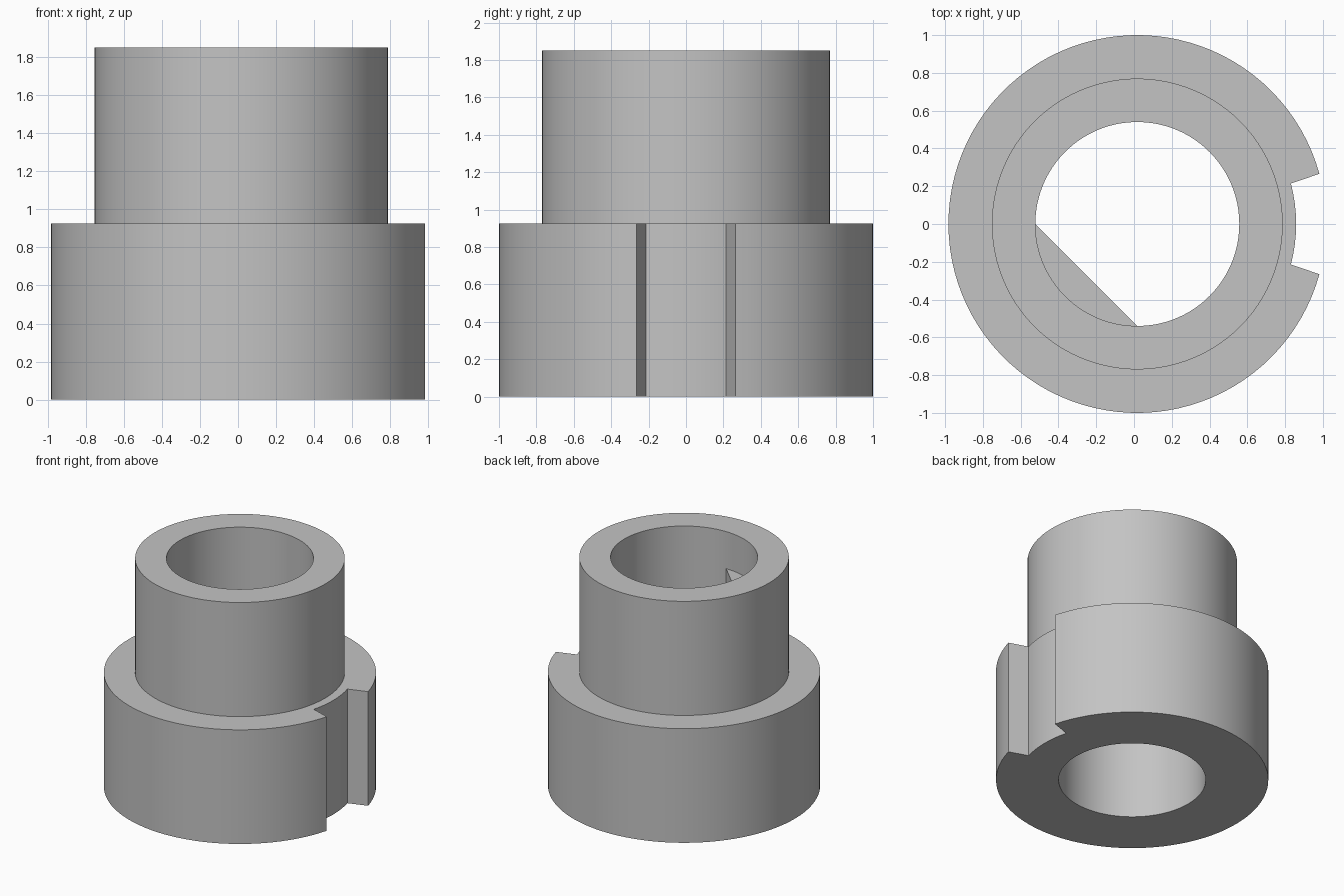
import bpy, bmesh
from math import radians, cos, sin

cube = bpy.data.objects.get("Cube")
if cube:
    bpy.data.objects.remove(cube, do_unlink=True)

AXIS_X = 0.0175          # the notch shifts the round axis off centre
STEP, TOP = 0.925, 1.85  # shoulder and overall heights
FLANGE, FLOOR, NECK, BORE = 1.0, 0.841, 0.77, 0.54

steel = bpy.data.materials.new("plain grey")
steel.use_nodes = True
grey = (0.55, 0.55, 0.55, 1)
steel.diffuse_color = grey
steel.node_tree.nodes["Principled BSDF"].inputs["Base Color"].default_value = grey


def point(bm, radius, angle, z):
    a = radians(angle)
    return bm.verts.new((AXIS_X + radius * cos(a), radius * sin(a), z))


def finish(bm, name):
    bmesh.ops.recalc_face_normals(bm, faces=bm.faces)
    mesh = bpy.data.meshes.new(name)
    bm.to_mesh(mesh)
    bm.free()
    mesh.materials.append(steel)
    obj = bpy.data.objects.new(name, mesh)
    bpy.context.collection.objects.link(obj)
    bpy.ops.object.select_all(action='DESELECT')
    obj.select_set(True)
    bpy.context.view_layer.objects.active = obj
    bpy.ops.object.shade_smooth_by_angle(angle=radians(30))


# Stepped collar: closed rings bridged around the axis, flange keyway on +x
CORNER_IN, CORNER_OUT = 14.8, 15.4
keyway = [CORNER_IN * i / 4 for i in range(-4, 5)]
count = 90
sweep = 360 - 2 * CORNER_OUT
angles = keyway + [CORNER_OUT + sweep * i / count for i in range(count + 1)]

bm = bmesh.new()
profile = [(BORE, 0), (FLANGE, 0), (FLANGE, STEP), (NECK, STEP), (NECK, TOP), (BORE, TOP)]
rings = []
for radius, z in profile:
    rings.append([point(bm, FLOOR if radius == FLANGE and a <= CORNER_IN else radius, a, z)
                  for a in angles])
for k, ring in enumerate(rings):
    following = rings[(k + 1) % len(rings)]
    for i in range(len(angles)):
        j = (i + 1) % len(angles)
        bm.faces.new((ring[i], ring[j], following[j], following[i]))
finish(bm, "stepped_collar")

# Flat key segment filling one quarter of the bore inside the neck
bm = bmesh.new()
outline = [point(bm, BORE if i in (0, 24) else BORE + 0.01, 180 + 90 * i / 24, STEP)
           for i in range(25)]
base = bm.faces.new(outline)
raised = bmesh.ops.extrude_face_region(bm, geom=[base])
verts = [v for v in raised["geom"] if isinstance(v, bmesh.types.BMVert)]
bmesh.ops.translate(bm, verts=verts, vec=(0, 0, 1.55 - STEP))
finish(bm, "bore_flat")
